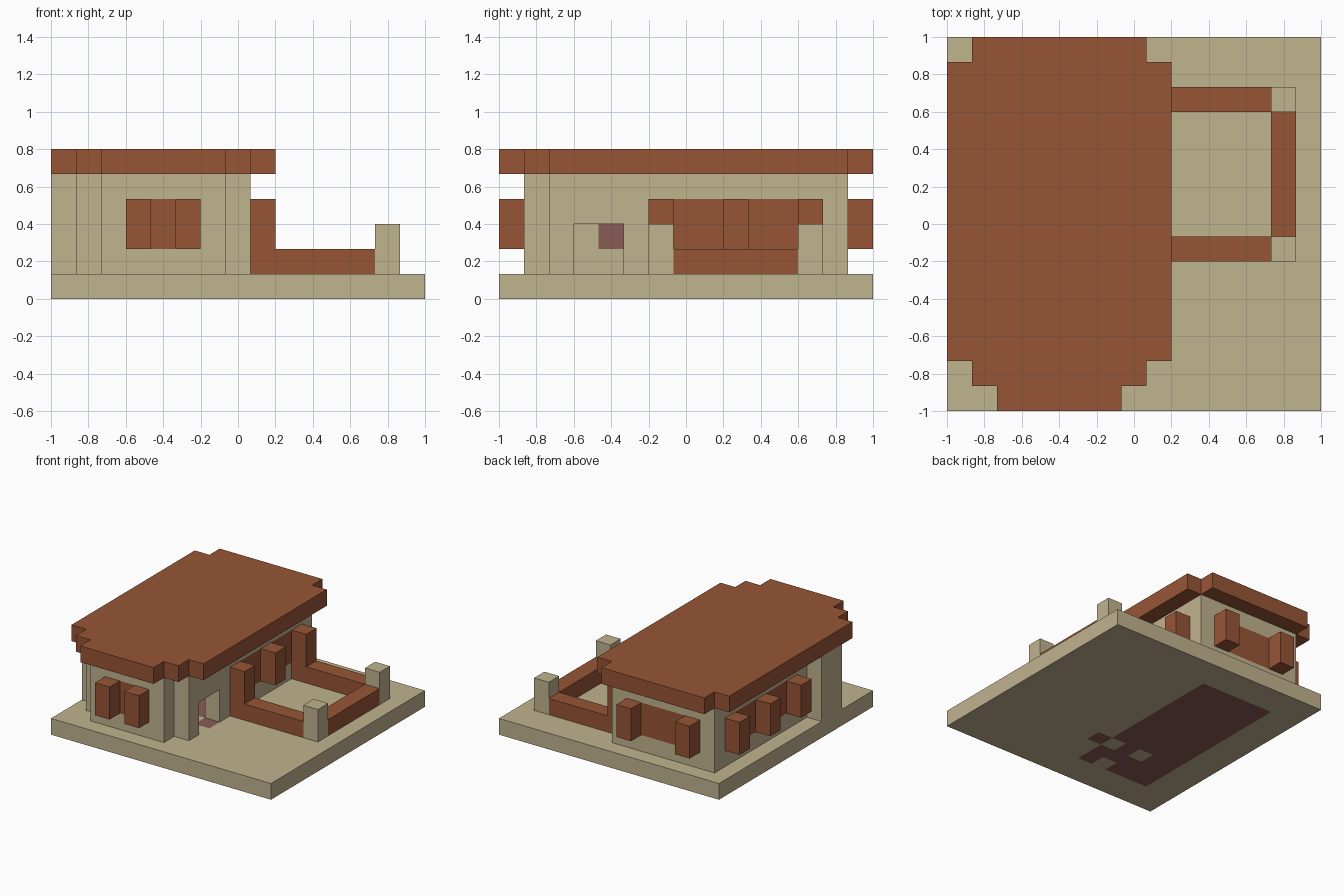
import bpy
import bmesh

if "Cube" in bpy.data.objects:
    bpy.data.objects.remove(bpy.data.objects["Cube"], do_unlink=True)

N = 15            # cells along each side of the plot
U = 2 / N         # size of one cell


def material(name, rgb):
    m = bpy.data.materials.new(name)
    m.use_nodes = True
    m.diffuse_color = (*rgb, 1)
    m.node_tree.nodes["Principled BSDF"].inputs["Base Color"].default_value = (*rgb, 1)
    return m


SAND = material("sand_stone", (0.527, 0.451, 0.275))
CLAY = material("red_clay", (0.309, 0.091, 0.037))
MAUVE = material("mauve_floor", (0.254, 0.107, 0.093))


def finish(name, bm, *mats):
    bmesh.ops.recalc_face_normals(bm, faces=bm.faces[:])
    mesh = bpy.data.meshes.new(name)
    bm.to_mesh(mesh)
    bm.free()
    for m in mats:
        mesh.materials.append(m)
    ob = bpy.data.objects.new(name, mesh)
    bpy.context.collection.objects.link(ob)
    return ob


def box(name, mat, x, y, z):
    """Block spanning the given (start, end) cell ranges."""
    bm = bmesh.new()
    bmesh.ops.create_cube(bm, size=1)
    for v in bm.verts:
        pick = [r[1] if c > 0 else r[0] for c, r in zip(v.co, (x, y, z))]
        v.co = (pick[0] * U - 1, pick[1] * U - 1, pick[2] * U)
    return finish(name, bm, mat)


def window_wall(name, axis, depth, span, opening):
    """Wall of sill, lintel and two piers around a clay window panel."""
    def part(label, mat, along, z):
        x, y = (along, depth) if axis == "x" else (depth, along)
        box(name + "_" + label, mat, x, y, z)
    part("sill", SAND, span, (1, 2))
    part("lintel", SAND, span, (4, 5))
    part("pier_a", SAND, (span[0], opening[0]), (2, 4))
    part("pier_b", SAND, (opening[1], span[1]), (2, 4))
    part("panel", CLAY, opening, (2, 4))


def is_mauve(i, j):
    """Floor rule: room interior with a few bare cells, plus a doorstep."""
    if (i, j) in {(5, 2), (4, 4), (6, 4)}:
        return False
    return (2 <= i <= 6 and 2 <= j <= 12) or (i, j) == (7, 4)


# Base slab with the room floor coloured by cell
bm = bmesh.new()
bmesh.ops.create_grid(bm, x_segments=N, y_segments=N, size=1)
up = bmesh.ops.extrude_face_region(bm, geom=bm.faces[:], use_keep_orig=True)["geom"]
bmesh.ops.translate(bm, vec=(0, 0, U), verts=[g for g in up if isinstance(g, bmesh.types.BMVert)])
bm.normal_update()
for f in bm.faces:
    c = f.calc_center_median()
    if abs(f.normal.z) > 0.5:
        f.material_index = int(is_mauve(int((c.x + 1) / U), int((c.y + 1) / U)))
finish("base_slab", bm, SAND, MAUVE)

# Outer walls
window_wall("front_wall", "x", (1, 2), (2, 7), (4, 5))
window_wall("back_wall", "x", (13, 14), (1, 8), (3, 6))
window_wall("right_wall", "y", (1, 2), (5, 13), (7, 12))
window_wall("left_wall", "y", (7, 8), (5, 13), (7, 12))
for side, x in (("right", 1), ("left", 7)):
    box(side + "_front_corner", SAND, (x, x + 1), (2, 3), (1, 5))
box("door_lintel", SAND, (7, 8), (3, 5), (3, 5))

# Hearth alcove opposite the door
box("hearth_back", SAND, (0, 1), (3, 5), (1, 5))
box("hearth_side", SAND, (1, 2), (3, 4), (1, 3))
box("hearth_base", SAND, (1, 2), (4, 5), (1, 2))
box("hearth_opening", MAUVE, (1, 2), (4, 5), (2, 3))
box("hearth_hood", SAND, (1, 2), (3, 5), (3, 5))

# Shutter posts standing proud of the walls
for x in (3, 5):
    box("front_shutter", CLAY, (x, x + 1), (0, 1), (2, 4))
for x in (2, 6):
    box("back_shutter", CLAY, (x, x + 1), (14, 15), (2, 4))
for y in (6, 9, 12):
    for side, x in (("right", 0), ("left", 8)):
        box(side + "_shutter", CLAY, (x, x + 1), (y, y + 1), (2, 4))

# Patio: low walls and corner posts
for y in (6, 12):
    box("patio_side_wall", CLAY, (8, 13), (y, y + 1), (1, 2))
    box("patio_post", SAND, (13, 14), (y, y + 1), (1, 3))
box("patio_end_wall", CLAY, (13, 14), (7, 12), (1, 2))

# Flat roof with stepped corners
outline = [(2, 0), (7, 0), (7, 1), (8, 1), (8, 2), (9, 2), (9, 14), (8, 14),
           (8, 15), (1, 15), (1, 14), (0, 14), (0, 2), (1, 2), (1, 1), (2, 1)]
bm = bmesh.new()
face = bm.faces.new([bm.verts.new((x * U - 1, y * U - 1, 5 * U)) for x, y in outline])
up = bmesh.ops.extrude_face_region(bm, geom=[face], use_keep_orig=True)["geom"]
bmesh.ops.translate(bm, vec=(0, 0, U), verts=[g for g in up if isinstance(g, bmesh.types.BMVert)])
finish("roof", bm, CLAY)
